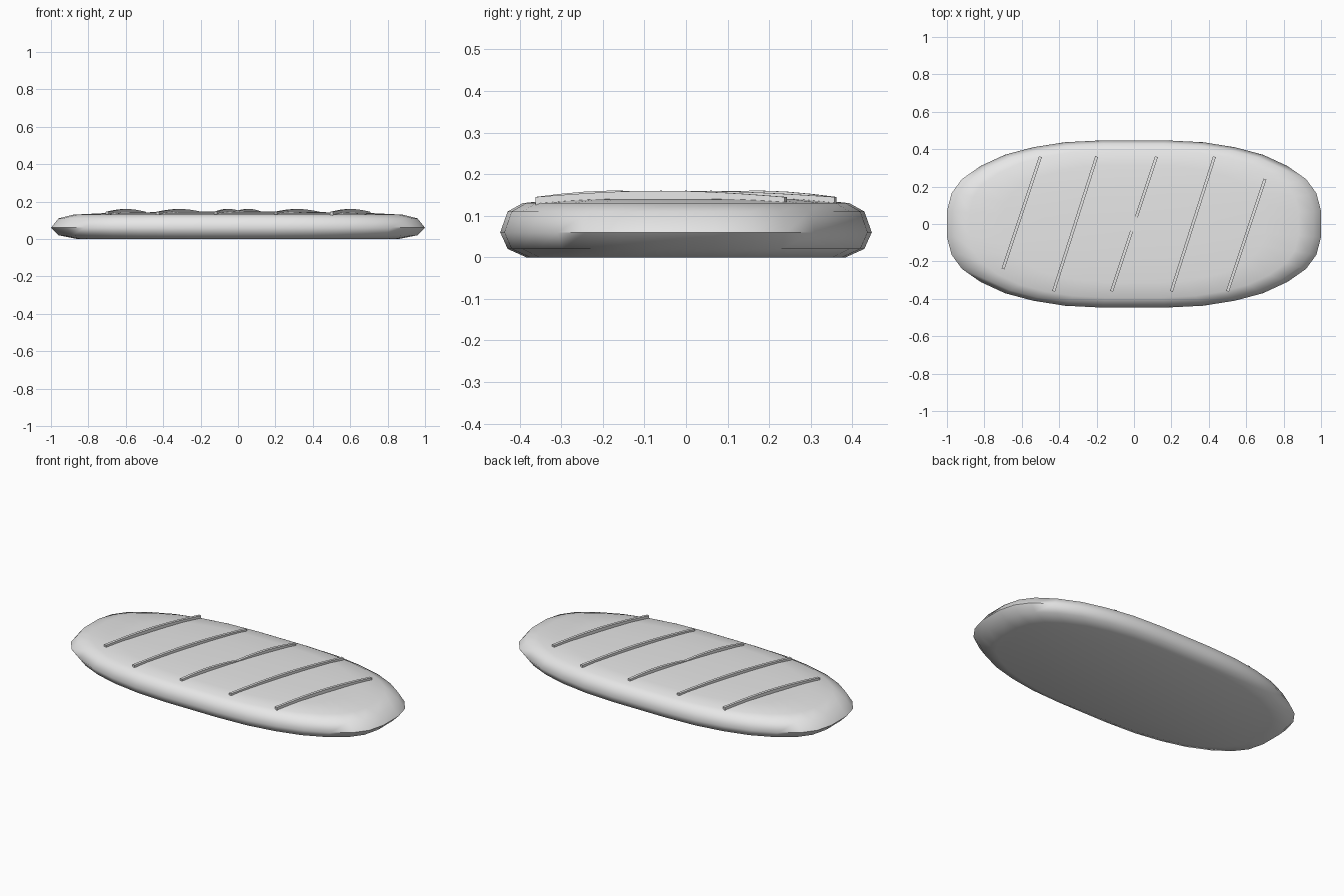
import bpy, bmesh, math
from mathutils import Vector

cube = bpy.data.objects.get("Cube")
if cube:
    bpy.data.objects.remove(cube, do_unlink=True)

grey = bpy.data.materials.new("light_grey")
grey.use_nodes = True
grey.diffuse_color = (0.8, 0.8, 0.8, 1)
grey.node_tree.nodes["Principled BSDF"].inputs["Base Color"].default_value = grey.diffuse_color


def finish(name, bm, angle):
    """Turn a bmesh into a smooth-shaded object with the shared material."""
    bmesh.ops.recalc_face_normals(bm, faces=bm.faces)
    mesh = bpy.data.meshes.new(name)
    bm.to_mesh(mesh)
    bm.free()
    mesh.materials.append(grey)
    obj = bpy.data.objects.new(name, mesh)
    bpy.context.collection.objects.link(obj)
    bpy.ops.object.select_all(action='DESELECT')
    obj.select_set(True)
    bpy.context.view_layer.objects.active = obj
    bpy.ops.object.shade_smooth_by_angle(angle=math.radians(angle))
    return obj


def bridge(bm, a, b):
    """Join two closed rings of vertices with quads."""
    for i in range(len(a)):
        j = (i + 1) % len(a)
        bm.faces.new((a[i], a[j], b[j], b[i]))


# Loaf: one quarter of the outline, mirrored, then stacked as scaled rings
quarter = [(1, .07), (.975, .165), (.92, .24), (.82, .31),
           (.69, .37), (.54, .41), (.37, .437), (.17, .447)]
half = quarter + [(-x, y) for x, y in reversed(quarter)]
outline = half + [(-x, -y) for x, y in half]
layers = [(.86, 0), (.96, .02), (1, .06), (.96, .11), (.88, .13),
          (.7, .139), (.4, .144), (.15, .146)]

bm = bmesh.new()
rings = [[bm.verts.new((x * s, y * s, z)) for x, y in outline] for s, z in layers]
for lower, upper in zip(rings, rings[1:]):
    bridge(bm, lower, upper)
bm.faces.new(rings[0])
bm.faces.new(rings[-1])
finish("loaf", bm, 60)


# Raised score lines: thin arched blades crossing the top at a slant
def score_line(name, start, end, arches=1, steps=12, width=.016):
    start, end = Vector(start), Vector(end)
    along = (end - start).normalized()
    side = Vector((-along.y, along.x)) * width / 2
    bm = bmesh.new()
    sections = []
    for i in range(steps + 1):
        t = i / steps
        p = start.lerp(end, t)
        top = .145 + .015 * math.sin(math.pi * t)
        if arches == 2:
            # Two humps with a shallow dip between them
            top = .145 + .015 * abs(math.sin(2 * math.pi * t)) + .005 * math.sin(math.pi * t) ** 8
        sections.append([bm.verts.new((p.x + k * side.x, p.y + k * side.y, z))
                         for k, z in ((-1, .12), (1, .12), (1, top), (-1, top))])
    for a, b in zip(sections, sections[1:]):
        bridge(bm, a, b)
    bm.faces.new(sections[0])
    bm.faces.new(sections[-1])
    finish(name, bm, 30)


# The outer lines repeat by a half turn about the centre
for name, a, b in (("outer", (-.7, -.24), (-.5, .36)), ("inner", (-.43, -.36), (-.2, .36))):
    score_line(name + "_score_right", a, b)
    score_line(name + "_score_left", (-b[0], -b[1]), (-a[0], -a[1]))
score_line("middle_score", (-.12, -.36), (.12, .36), arches=2)
